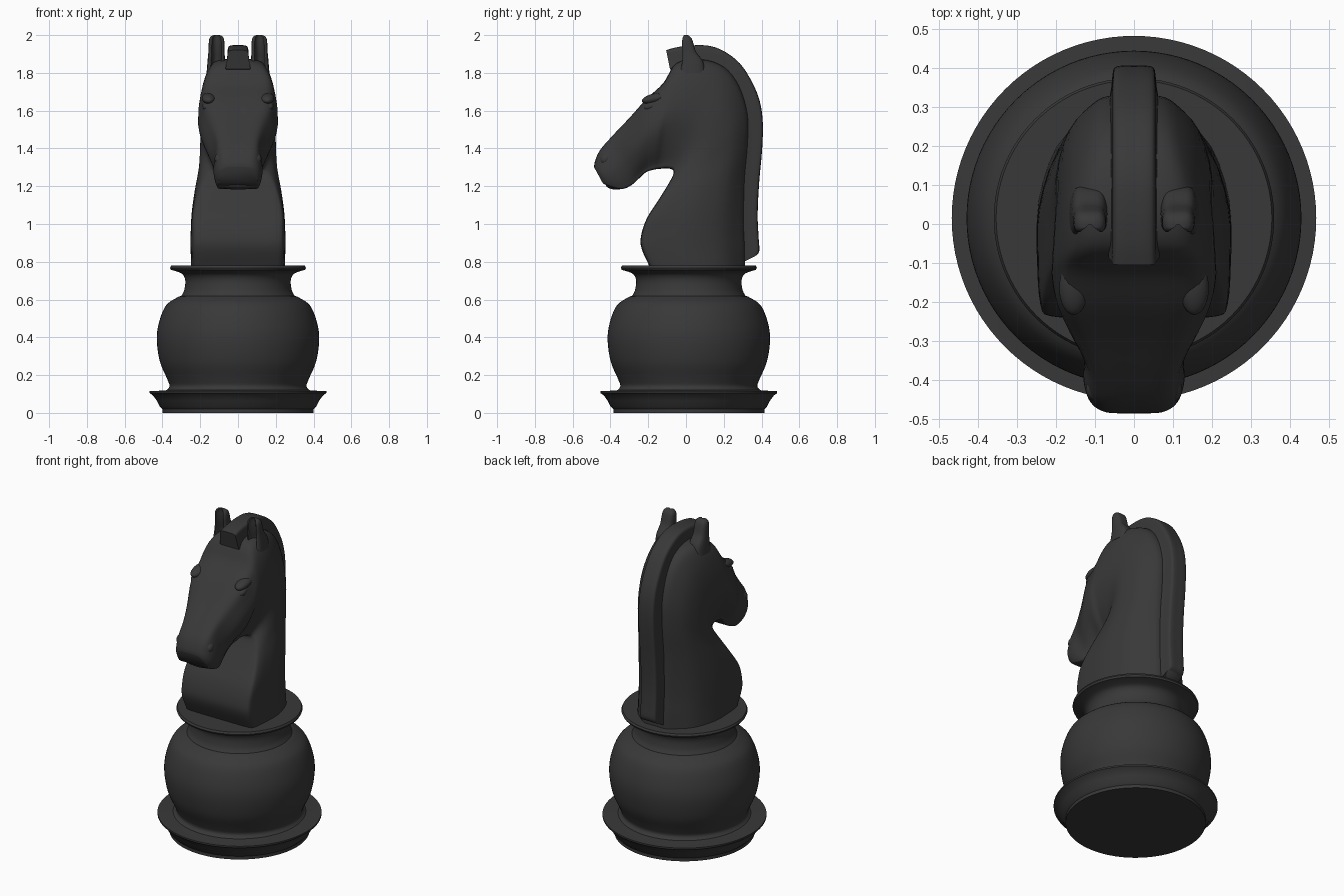
import bpy, bmesh, math
from mathutils import Vector, Matrix

if "Cube" in bpy.data.objects:
    bpy.data.objects.remove(bpy.data.objects["Cube"])

mat = bpy.data.materials.new("dark_grey")
mat.diffuse_color = (0.04, 0.04, 0.04, 1)
mat.use_nodes = True
mat.node_tree.nodes["Principled BSDF"].inputs["Base Color"].default_value = mat.diffuse_color


def curve(pts, n, closed=False):
    """Catmull-Rom interpolation through points of any dimension."""
    m, out = len(pts), []
    for i in range(m if closed else m - 1):
        idx = [i - 1, i, i + 1, i + 2]
        idx = [k % m if closed else min(max(k, 0), m - 1) for k in idx]
        for s in range(n):
            t = s / n
            out.append(tuple(
                0.5 * (2*b + (c-a)*t + (2*a-5*b+4*c-d)*t*t + (3*b-a-3*c+d)*t**3)
                for a, b, c, d in zip(*[pts[k] for k in idx])))
    if not closed:
        out.append(tuple(pts[-1]))
    return out


def finish(name, bm, angle=40):
    bmesh.ops.recalc_face_normals(bm, faces=bm.faces)
    me = bpy.data.meshes.new(name)
    bm.to_mesh(me)
    bm.free()
    ob = bpy.data.objects.new(name, me)
    bpy.context.collection.objects.link(ob)
    me.materials.append(mat)
    bpy.ops.object.select_all(action='DESELECT')
    ob.select_set(True)
    bpy.context.view_layer.objects.active = ob
    bpy.ops.object.shade_smooth_by_angle(angle=math.radians(angle))
    return ob


def skin(name, rings, angle=40, mirrored=False):
    """Bridge closed rings of points and cap both ends."""
    bm = bmesh.new()
    for side in ((1, -1) if mirrored else (1,)):
        vs = [[bm.verts.new((p[0] * side, p[1], p[2])) for p in r] for r in rings]
        n = len(vs[0])
        for a, b in zip(vs, vs[1:]):
            for i in range(n):
                j = (i + 1) % n
                bm.faces.new((a[i], a[j], b[j], b[i]))
        bm.faces.new(vs[0])
        bm.faces.new(vs[-1])
    return finish(name, bm, angle)


def lathe(name, profile, seg=96):
    ang = [2 * math.pi * i / seg for i in range(seg)]
    return skin(name, [[(r * math.cos(a), 0.015 + r * math.sin(a), z) for a in ang]
                       for r, z in profile])


def section(fy, fz, by, bz, wi, wm, wo):
    """Symmetric cross-section between an inner and an outer contour point."""
    half = [(0, 0), (.5 * wi, 0), (.9 * wi, .008), (wi, .06),
            (.45 * wi + .57 * wm, .25), (wm, .5), (.65 * wm + .35 * wo, .78),
            (wo, .95), (.6 * wo, 1), (0, 1)]
    ring = half + [(-x, t) for x, t in half[-2:0:-1]]
    return [(x, fy + (by - fy) * t, fz + (bz - fz) * t)
            for x, t in curve(ring, 3, True)]


# Foot: flared dish
lathe("foot", [(.40, 0), (.40, .02), (.415, .035), (.43, .065), (.45, .092),
               (.468, .105), (.468, .115), (.40, .118), (.36, .122)])

# Round pot body with waist and flared lip
belly = curve([(.385, .115), (.363, .14), (.375, .18), (.413, .27), (.43, .385),
               (.418, .48), (.38, .57), (.315, .615)], 5)
lip = curve([(.30, .62), (.285, .65), (.279, .70), (.295, .735), (.335, .752)], 5)
lathe("pot_body", belly + lip + [(.355, .757), (.36, .768), (.354, .78)])

# Neck and head: one loft, fanning around the throat
# (throat y, z, crest y, z, inner / middle / outer half-width)
horse = [
    (-.19, .77, .31, .77, .235, .245, .11),
    (-.235, .87, .31, .87, .24, .246, .11),
    (-.237, .94, .305, .97, .24, .246, .11),
    (-.207, 1.03, .305, 1.10, .24, .24, .11),
    (-.15, 1.12, .31, 1.25, .225, .225, .11),
    (-.10, 1.20, .325, 1.42, .20, .205, .11),
    (-.07, 1.255, .325, 1.58, .175, .20, .105),
    (-.066, 1.28, .28, 1.73, .15, .20, .11),
    (-.08, 1.292, .20, 1.83, .14, .20, .12),
    (-.11, 1.295, .08, 1.87, .13, .205, .14),
    (-.14, 1.292, -.05, 1.85, .12, .21, .145),
    (-.17, 1.288, -.12, 1.745, .12, .21, .165),
    (-.21, 1.275, -.21, 1.66, .11, .195, .165),
    (-.25, 1.24, -.30, 1.56, .10, .165, .13),
    (-.29, 1.205, -.39, 1.465, .10, .13, .105),
    (-.34, 1.185, -.455, 1.39, .11, .13, .095),
    (-.40, 1.198, -.482, 1.33, .11, .12, .08),
    (-.44, 1.215, -.486, 1.30, .10, .10, .07),
]
skin("horse_head", [section(*s) for s in curve(horse, 4)], 50)

# Mane: raised crest from forelock to the foot of the neck
# (inner y, z, outer y, z)
mane = [
    (-.085, 1.82, -.105, 1.92), (-.03, 1.80, -.05, 1.935), (.04, 1.80, .03, 1.945),
    (.10, 1.80, .12, 1.943), (.16, 1.78, .20, 1.915), (.22, 1.74, .285, 1.85),
    (.265, 1.67, .35, 1.75), (.29, 1.59, .39, 1.65), (.30, 1.50, .406, 1.54),
    (.295, 1.38, .403, 1.40), (.285, 1.22, .387, 1.22), (.28, 1.05, .379, 1.05),
    (.28, .93, .384, .93), (.28, .85, .388, .86), (.27, .78, .375, .835),
]
skin("mane", [section(*s, .065, .058, .05) for s in curve(mane, 4)], 50)

# Ears: hollow-fronted lofts (y, z, half-width, half-depth)
ear = [(.035, 1.80, .05, .065), (.035, 1.86, .046, .055), (.018, 1.91, .042, .036),
       (.010, 1.95, .041, .031), (.006, 1.98, .038, .025), (.002, 1.995, .028, .016),
       (.000, 2.0, .014, .008)]
shape = [(0, -.2), (.4, -.45), (.62, -1), (.95, -.75), (1, .2), (.7, .9), (0, 1),
         (-.7, .9), (-1, .2), (-.95, -.75), (-.62, -1), (-.4, -.45)]
skin("ears", [[(.113 + .012 * (2 - z) + u * w, y + v * d, z)
               for u, v in curve(shape, 3, True)] for y, z, w, d in curve(ear, 3)],
     50, mirrored=True)


def beads(name, loc, size, tilt):
    """Mirrored pair of tilted ellipsoids."""
    bm = bmesh.new()
    for s in (1, -1):
        m = (Matrix.Translation((loc[0] * s, loc[1], loc[2]))
             @ Matrix.Rotation(tilt, 4, 'X') @ Matrix.Diagonal((*size, 1)))
        bmesh.ops.create_uvsphere(bm, u_segments=24, v_segments=14, radius=1, matrix=m)
    return finish(name, bm)


# Brows, eyes and nostril rims
beads("brows", (.155, -.165, 1.665), (.037, .07, .026), math.radians(12))
beads("eyes", (.163, -.185, 1.625), (.025, .04, .022), math.radians(20))
beads("nostrils", (.098, -.425, 1.345), (.026, .034, .028), math.radians(50))

# Lower lip
bm = bmesh.new()
bmesh.ops.create_uvsphere(
    bm, u_segments=24, v_segments=14, radius=1,
    matrix=Matrix.Translation((0, -.37, 1.208)) @ Matrix.Diagonal((.105, .055, .026, 1)))
finish("lower_lip", bm)
